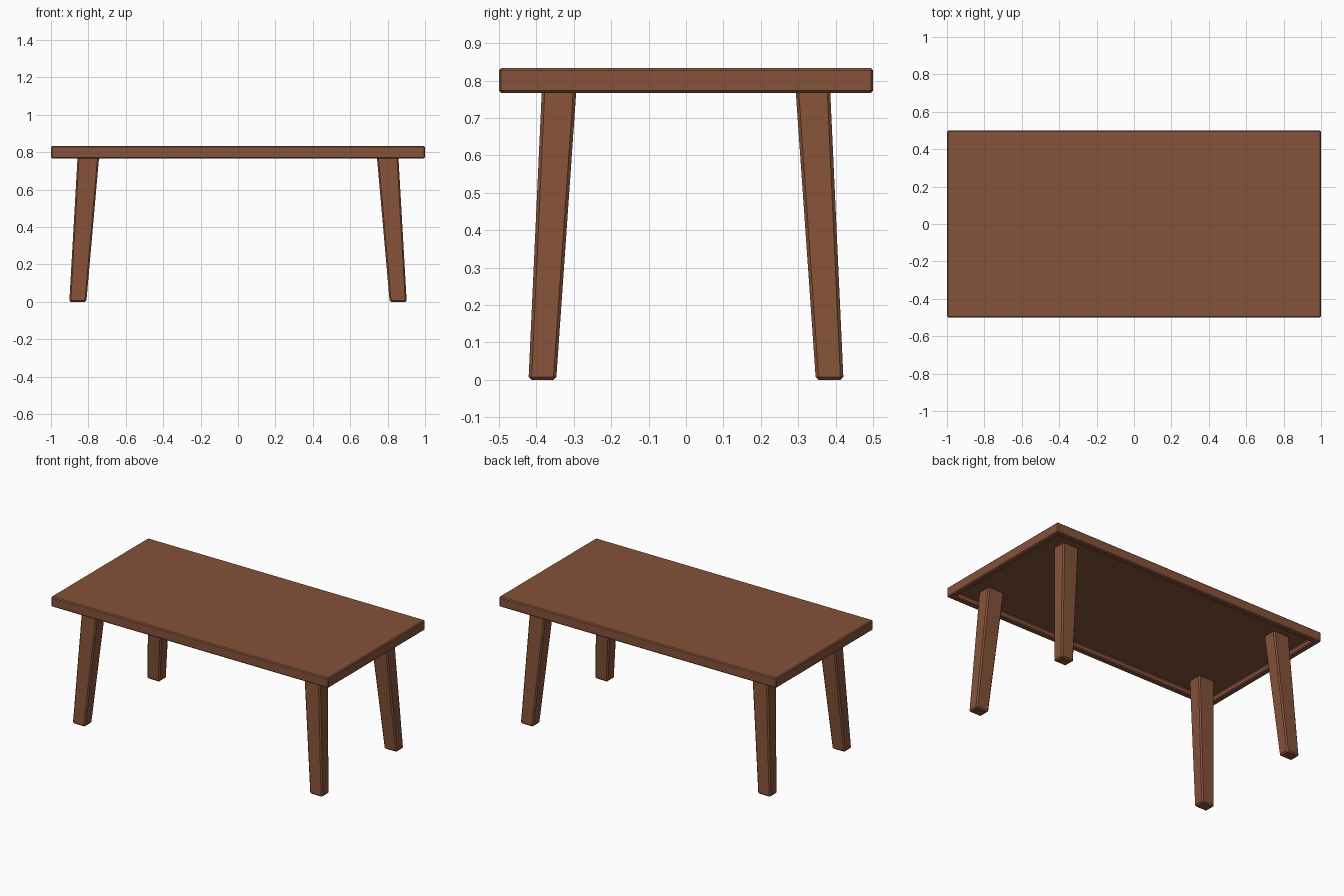
import bpy, bmesh

cube = bpy.data.objects.get("Cube")
if cube:
    bpy.data.objects.remove(cube, do_unlink=True)

TOP, UNDER, RECESS = 0.833, 0.767, 0.80

wood = bpy.data.materials.new("brown wood")
wood.use_nodes = True
wood.diffuse_color = (0.235, 0.085, 0.042, 1)
wood.node_tree.nodes["Principled BSDF"].inputs["Base Color"].default_value = wood.diffuse_color


def finish(name, bm, bevel):
    """Turn a bmesh into a wooden object with softened edges."""
    bmesh.ops.recalc_face_normals(bm, faces=bm.faces)
    mesh = bpy.data.meshes.new(name)
    bm.to_mesh(mesh)
    bm.free()
    mesh.materials.append(wood)
    obj = bpy.data.objects.new(name, mesh)
    bpy.context.collection.objects.link(obj)
    mod = obj.modifiers.new("soft edges", "BEVEL")
    mod.width = bevel
    mod.segments = 1
    mod.limit_method = "ANGLE"
    return obj


# Tabletop: slab with a shallow recess inside a rim on the underside
bm = bmesh.new()
bmesh.ops.create_cube(bm, size=1)
for v in bm.verts:
    v.co.x *= 2
    v.co.y *= 1
    v.co.z = TOP if v.co.z > 0 else UNDER
bm.normal_update()
under = min(bm.faces, key=lambda f: f.normal.z)
bmesh.ops.inset_region(bm, faces=[under], thickness=0.055)
pit = bmesh.ops.extrude_face_region(bm, geom=[under])
for v in (g for g in pit["geom"] if isinstance(g, bmesh.types.BMVert)):
    v.co.z = RECESS
if under.is_valid:
    bm.faces.remove(under)
finish("tabletop", bm, 0.006)


# Legs: tapered, splayed outwards and reaching up into the recess
def leg(name, sx, sy):
    bm = bmesh.new()
    bmesh.ops.create_cube(bm, size=1)
    for v in bm.verts:
        outer_x, outer_y = v.co.x > 0, v.co.y > 0
        if v.co.z > 0:
            x = 0.856 if outer_x else 0.740
            y = 0.384 if outer_y else 0.291
            z = RECESS + 0.005
        else:
            x = 0.902 if outer_x else 0.811
            y = 0.421 if outer_y else 0.347
            z = 0
        v.co = (sx * x, sy * y, z)
    finish(name, bm, 0.008)


for side, sx in (("left", 1), ("right", -1)):
    for end, sy in (("front", -1), ("back", 1)):
        leg(f"{end}_{side}_leg", sx, sy)
